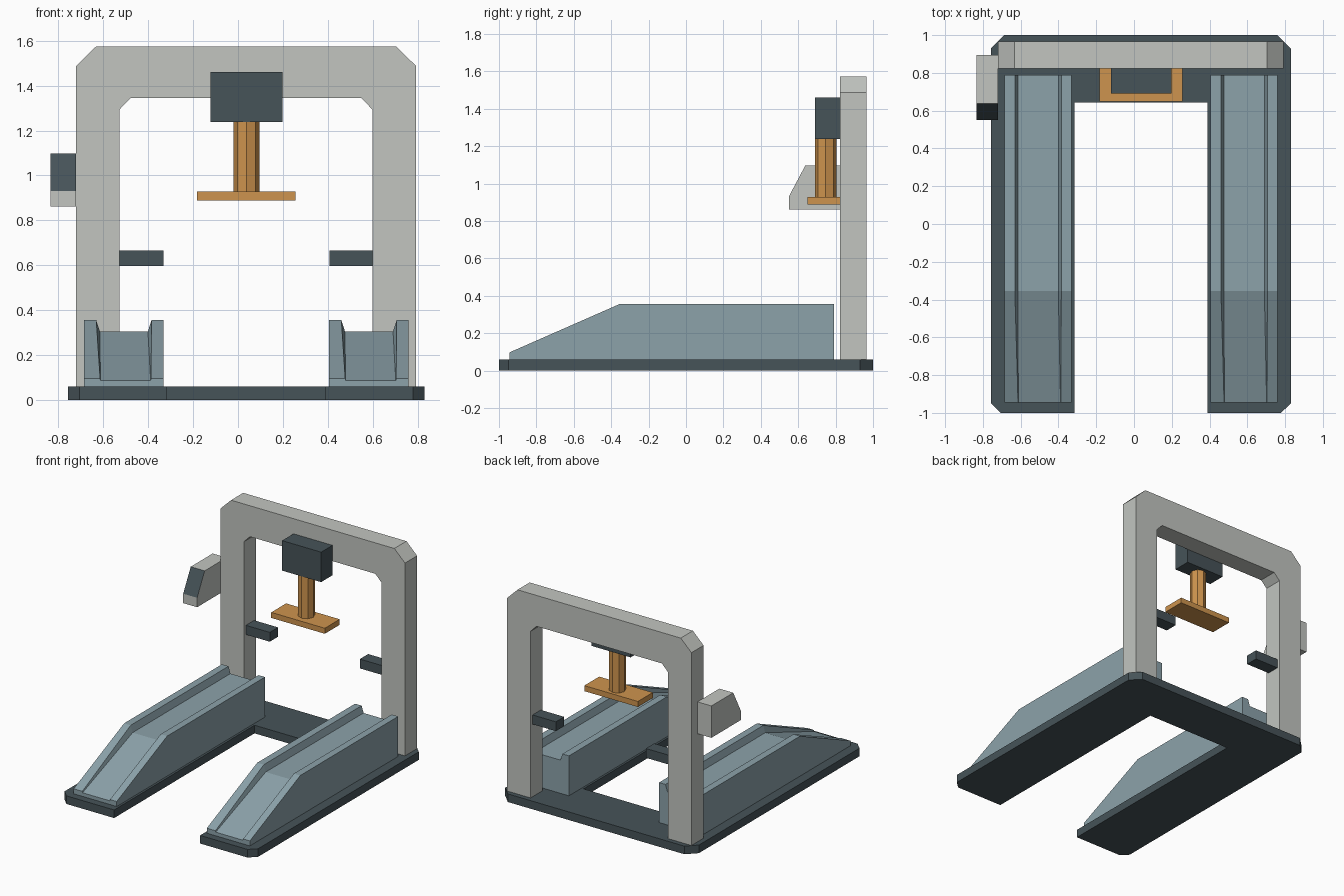
import bpy, bmesh, math
from mathutils import Vector

if "Cube" in bpy.data.objects:
    bpy.data.objects.remove(bpy.data.objects["Cube"])


def material(name, r, g, b):
    m = bpy.data.materials.new(name)
    lin = [((c / 255 + 0.055) / 1.055) ** 2.4 for c in (r, g, b)]
    m.diffuse_color = (*lin, 1)
    m.use_nodes = True
    m.node_tree.nodes["Principled BSDF"].inputs["Base Color"].default_value = m.diffuse_color
    return m


GREY = material("light grey", 194, 197, 192)
DARK = material("dark slate", 70, 83, 88)
BLUE = material("blue grey", 140, 162, 170)
ORANGE = material("orange", 206, 148, 78)


def finish(name, bm, *mats):
    bmesh.ops.recalc_face_normals(bm, faces=bm.faces)
    me = bpy.data.meshes.new(name)
    bm.to_mesh(me)
    bm.free()
    ob = bpy.data.objects.new(name, me)
    bpy.context.collection.objects.link(ob)
    for m in mats:
        me.materials.append(m)
    return ob


def loft(name, sections, *mats):
    """Skin a row of matching closed sections and cap both ends."""
    bm = bmesh.new()
    rings = [[bm.verts.new(p) for p in s] for s in sections]
    n = len(rings[0])
    for a, b in zip(rings, rings[1:]):
        for i in range(n):
            j = (i + 1) % n
            bm.faces.new((a[i], a[j], b[j], b[i]))
    bm.faces.new(rings[0])
    bm.faces.new(rings[-1])
    return finish(name, bm, *mats)


def box(name, x0, x1, y0, y1, z0, z1, mat):
    ring = [(x0, y0), (x1, y0), (x1, y1), (x0, y1)]
    return loft(name, [[(x, y, z) for x, y in ring] for z in (z0, z1)], mat)


# U-shaped base with chamfered outer corners
base = [(-0.315, -1), (-0.705, -1), (-0.757, -0.95), (-0.757, 0.93),
        (-0.687, 1), (0.76, 1), (0.83, 0.93), (0.83, -0.95),
        (0.778, -1), (0.39, -1), (0.39, 0.643), (-0.315, 0.643)]
loft("base", [[(x, y, z) for x, y in base] for z in (0, 0.06)], DARK)

# Gantry arch with chamfered corners
arch = [(-0.72, 0.06), (-0.72, 1.488), (-0.633, 1.573), (0.705, 1.573),
        (0.792, 1.488), (0.792, 0.06), (0.598, 0.06), (0.598, 1.294),
        (0.549, 1.344), (-0.478, 1.344), (-0.527, 1.294), (-0.527, 0.06)]
loft("gantry_arch", [[(x, y, z) for x, z in arch] for y in (0.823, 0.965)], GREY)


# Channelled ramps: the groove gets shallow towards the low front end
def ramp_section(x, y, top, floor, groove):
    a, b, c, d = groove
    pts = [(0, 0.06), (0, top), (a, top), (b, floor), (c, floor),
           (d, top), (0.353, top), (0.353, 0.06)]
    return [(x + u, y, z) for u, z in pts]


FULL, SHALLOW = (0.054, 0.07, 0.284, 0.3), (0.071, 0.073, 0.296, 0.298)
for side, x in (("left", -0.685), ("right", 0.406)):
    loft("ramp_" + side, [ramp_section(x, -0.945, 0.097, 0.087, SHALLOW),
                          ramp_section(x, -0.355, 0.356, 0.306, FULL),
                          ramp_section(x, 0.79, 0.356, 0.306, FULL)], BLUE)

# Side stops on the inside of the legs
box("stop_left", -0.527, -0.331, 0.845, 0.942, 0.597, 0.666, DARK)
box("stop_right", 0.407, 0.598, 0.845, 0.942, 0.597, 0.666, DARK)

# Press: head, octagonal ram and plate
box("press_head", -0.122, 0.198, 0.69, 0.823, 1.239, 1.461, DARK)
octagon = [(0.038 + 0.057 * math.cos(i * math.pi / 4),
            0.747 + 0.057 * math.sin(i * math.pi / 4)) for i in range(8)]
loft("press_ram", [[(x, y, z) for x, y in octagon] for z in (0.929, 1.239)], ORANGE)
box("press_plate", -0.182, 0.257, 0.649, 0.823, 0.888, 0.929, ORANGE)

# Control box with a dark sloping panel
profile = [(0.55, 0.861), (0.55, 0.931), (0.638, 1.097), (0.894, 1.097), (0.894, 0.861)]
control = loft("control_box", [[(x, y, z) for y, z in profile] for x in (-0.834, -0.72)],
               GREY, DARK)
for f in control.data.polygons:
    if f.normal.dot(Vector((0, -0.88, 0.47))) > 0.95:
        f.material_index = 1
